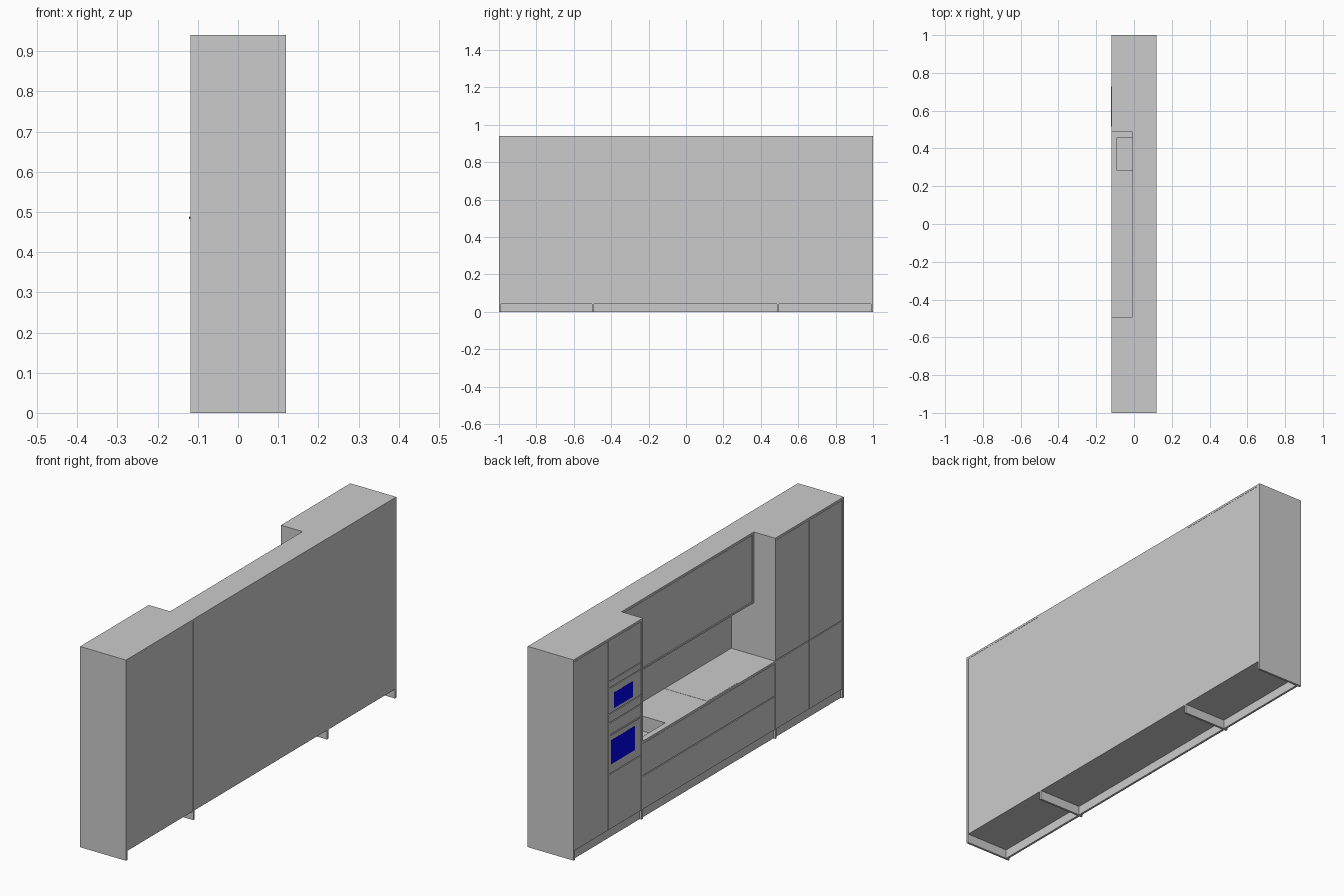
import bpy

if "Cube" in bpy.data.objects:
    bpy.data.objects.remove(bpy.data.objects["Cube"])

FRONT, BACK = -0.118, 0.12     # door side and wall side
TOP, PLINTH, T = 0.94, 0.042, 0.01
COUNTER, WALL_LOW, WALL_X = 0.364, 0.612, -0.007
YA, YB = 0.487, -0.492         # inner faces of the two tall blocks
GAP = 0.002


def box(name, x, y, z, mat=None):
    (x0, x1), (y0, y1), (z0, z1) = x, y, z
    bpy.ops.mesh.primitive_cube_add(
        size=1, location=((x0 + x1) / 2, (y0 + y1) / 2, (z0 + z1) / 2))
    ob = bpy.context.object
    ob.name = name
    ob.scale = (x1 - x0, y1 - y0, z1 - z0)
    bpy.ops.object.transform_apply(location=False, rotation=False, scale=True)
    if mat:
        ob.data.materials.append(mat)
    return ob


def door(name, y, z, front=FRONT + 0.001, mat=None):
    """Flat front with a thin shadow gap all round."""
    return box(name, (front, front + 0.007), (y[0] + GAP, y[1] - GAP),
               (z[0] + GAP, z[1] - GAP), mat)


def cut(ob, cutter):
    m = ob.modifiers.new("sink_cut", 'BOOLEAN')
    m.operation, m.solver, m.object = 'DIFFERENCE', 'EXACT', cutter


glass = bpy.data.materials.new("blue_glass")
glass.diffuse_color = (0.0, 0.0, 0.85, 1)
glass.use_nodes = True
glass.node_tree.nodes["Principled BSDF"].inputs["Base Color"].default_value = glass.diffuse_color

# tall blocks: carcass, full-height side panels, top and plinth
for tag, y0, y1 in (("oven", YA, 1.0), ("larder", -1.0, YB)):
    box(tag + "_carcass", (FRONT + 0.008, BACK - 0.001),
        (y0 + T, y1 - T), (PLINTH, TOP - T))
    box(tag + "_top", (FRONT, BACK), (y0 + T, y1 - T), (TOP - T, TOP))
    box(tag + "_side_low", (FRONT, BACK), (y0, y0 + T), (0, TOP))
    box(tag + "_side_high", (FRONT, BACK), (y1 - T, y1), (0, TOP))
    box(tag + "_plinth", (FRONT + 0.01, FRONT + 0.02),
        (y0 + T, y1 - T), (0, PLINTH))

# larder doors, two by two
for i, y in enumerate(((-0.99, -0.746), (-0.746, YB - T))):
    door(f"larder_lower_door_{i}", y, (PLINTH, COUNTER))
    door(f"larder_upper_door_{i}", y, (COUNTER, TOP - T))

# oven block fronts
COL = (YA + T, 0.742)
door("tall_door", (0.742, 0.99), (PLINTH, TOP - T))
door("oven_lower_door", COL, (PLINTH, 0.302))
door("oven_front", COL, (0.302, 0.542))
door("oven_filler", COL, (0.542, 0.584))
door("microwave_front", COL, (0.584, 0.705))
door("microwave_filler", COL, (0.705, 0.737))
door("oven_upper_door", COL, (0.737, TOP - T))

# glass windows and oven handle
box("microwave_window", (FRONT, FRONT + 0.003), (0.56, 0.70), (0.60, 0.672), glass)
box("oven_window", (FRONT, FRONT + 0.003), (0.546, 0.722), (0.345, 0.457), glass)
box("oven_handle", (-0.122, -0.119), (0.515, 0.728), (0.482, 0.489))
for y in (0.53, 0.71):
    box("handle_post", (-0.12, FRONT + 0.003), (y, y + 0.005), (0.483, 0.488))

# base units with drawers, plinth and counter
carcass = box("base_carcass", (FRONT + 0.008, BACK - 0.001), (YB, YA),
              (PLINTH, COUNTER - T))
counter = box("counter", (FRONT, BACK - 0.001), (YB, YA), (COUNTER - T, COUNTER))
door("drawer_lower", (YB, YA), (PLINTH, 0.2))
door("drawer_upper", (YB, YA), (0.2, COUNTER - T))
box("base_plinth", (FRONT + 0.01, FRONT + 0.02), (YB, YA), (0, PLINTH))
box("hob", (-0.113, 0.106), (-0.228, 0.003), (COUNTER - 0.002, COUNTER + 0.001))

# sink recess
sink = box("sink_cutter", (-0.09, 0.07), (0.282, 0.457), (COUNTER - 0.07, COUNTER + 0.02))
sink.hide_render = True
sink.hide_set(True)
cut(carcass, sink)
cut(counter, sink)

# splashback and wall unit
box("splashback", (0.11, BACK - 0.001), (YB, YA), (COUNTER, WALL_LOW))
box("wall_unit", (WALL_X + 0.008, BACK - 0.001), (YB + T, YA - T), (WALL_LOW, TOP - T))
box("wall_unit_top", (WALL_X, BACK - 0.001), (YB, YA), (TOP - T, TOP))
box("wall_unit_bottom", (WALL_X, BACK - 0.001), (YB, YA), (WALL_LOW - 0.004, WALL_LOW + 0.004))
for y in (YB, YA - T):
    box("wall_unit_side", (WALL_X, BACK - 0.001), (y, y + T), (WALL_LOW, TOP - T))
door("wall_unit_door", (YB + T, YA - T), (WALL_LOW + 0.004, TOP - T), WALL_X + 0.001)
